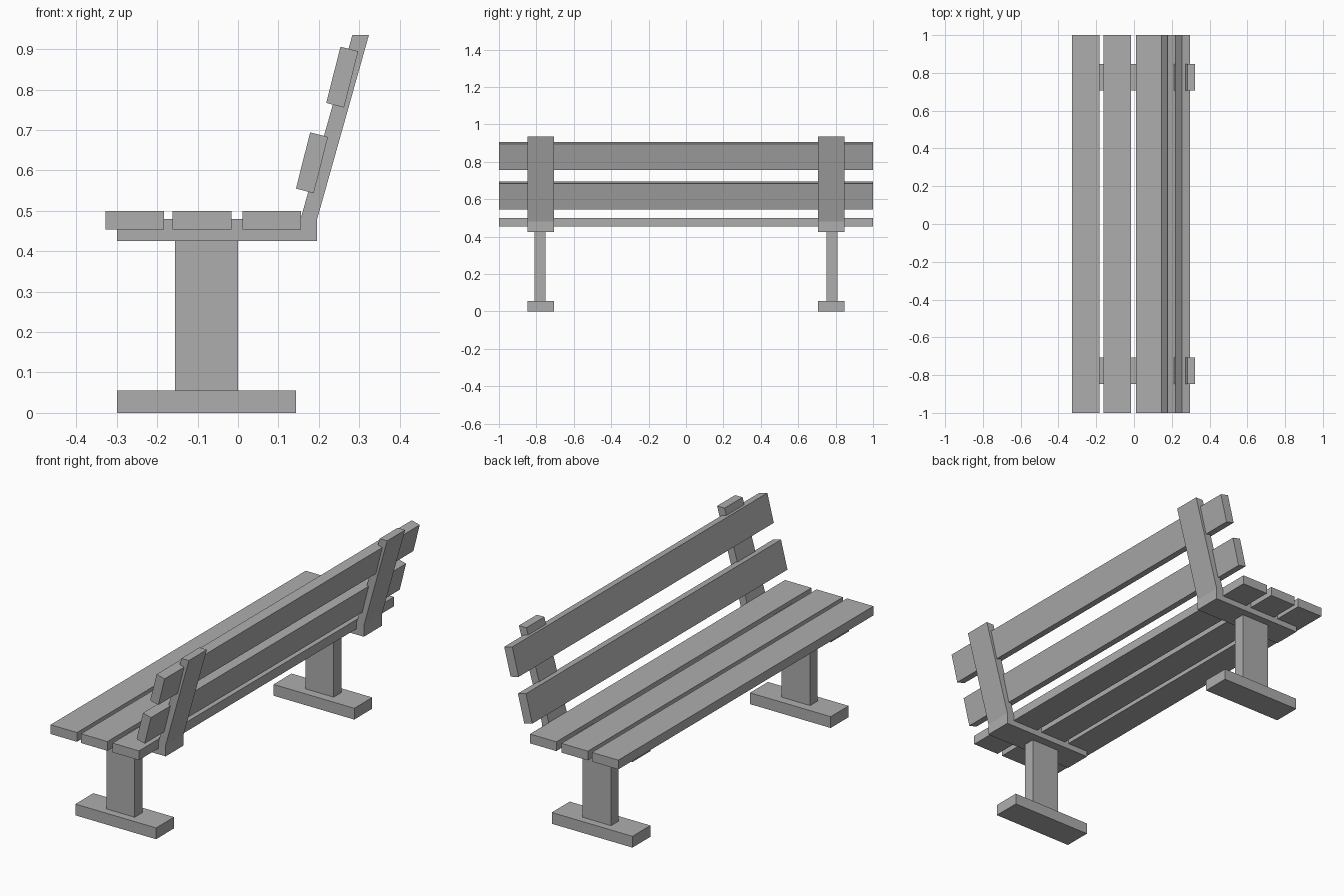
import bpy, bmesh, math
from mathutils import Matrix

cube = bpy.data.objects.get("Cube")
if cube:
    bpy.data.objects.remove(cube)

GREY = (0.42, 0.42, 0.42, 1)
grey = bpy.data.materials.new("plain grey")
grey.use_nodes = True
grey.diffuse_color = GREY
grey.node_tree.nodes["Principled BSDF"].inputs["Base Color"].default_value = GREY


def finish(name, bm):
    bmesh.ops.recalc_face_normals(bm, faces=bm.faces)
    mesh = bpy.data.meshes.new(name)
    bm.to_mesh(mesh)
    bm.free()
    mesh.materials.append(grey)
    obj = bpy.data.objects.new(name, mesh)
    bpy.context.collection.objects.link(obj)
    return obj


def box(name, centre, size, tilt=0):
    bm = bmesh.new()
    bmesh.ops.create_cube(bm, size=1)
    bmesh.ops.scale(bm, vec=size, verts=bm.verts)
    obj = finish(name, bm)
    obj.matrix_world = Matrix.Translation(centre) @ Matrix.Rotation(tilt, 4, 'Y')
    return obj


def extruded(name, profile, y, width):
    bm = bmesh.new()
    face = bm.faces.new([bm.verts.new((x, y - width / 2, z)) for x, z in profile])
    side = bmesh.ops.extrude_face_region(bm, geom=[face])["geom"]
    bmesh.ops.translate(bm, vec=(0, width, 0),
                        verts=[v for v in side if isinstance(v, bmesh.types.BMVert)])
    return finish(name, bm)


# Seat slats
for part, x in (("front", -0.256), ("middle", -0.089), ("rear", 0.084)):
    box(f"seat_slat_{part}", (x, 0, 0.477), (0.145, 2, 0.046))

# Leaning backrest slats
for part, x, z in (("lower", 0.183, 0.619), ("upper", 0.258, 0.831)):
    box(f"back_slat_{part}", (x, 0, z), (0.0455, 2, 0.1435), math.radians(14.2))

# Foot, post and angled bracket at each end
BRACKET = [(-0.30, 0.425), (0.196, 0.425), (0.196, 0.48), (0.324, 0.935),
           (0.283, 0.935), (0.155, 0.48), (-0.30, 0.48)]
for end, y in (("right", -0.777), ("left", 0.777)):
    box(f"foot_{end}", (-0.078, y, 0.028), (0.443, 0.141, 0.056))
    post_y = y + math.copysign(0.003, y)
    box(f"post_{end}", (-0.078, post_y, 0.24), (0.156, 0.059, 0.37))
    extruded(f"bracket_{end}", BRACKET, y, 0.141)
